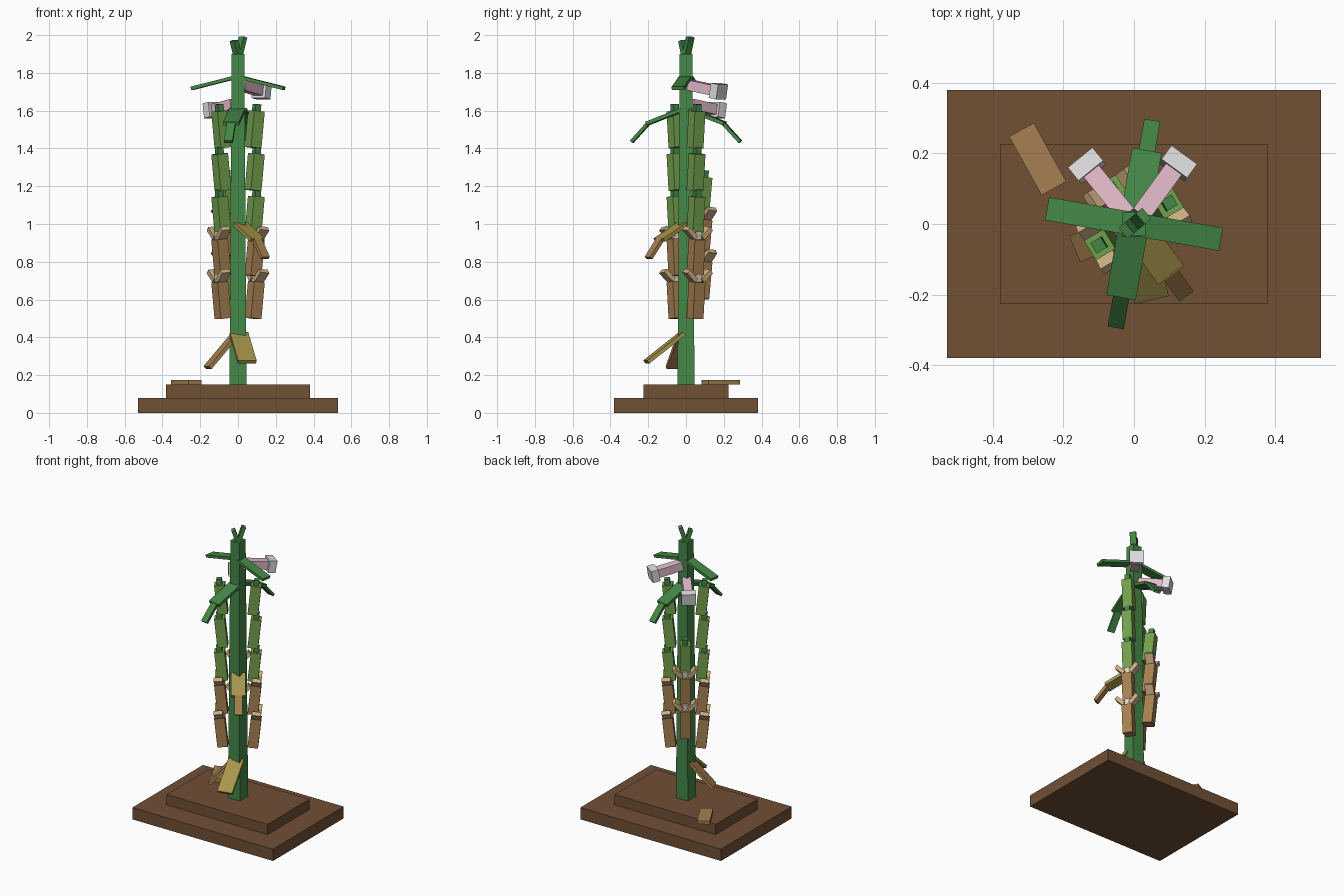
import bpy
import bmesh
from math import radians, cos, sin
from mathutils import Matrix, Vector

cube = bpy.data.objects.get("Cube")
if cube:
    bpy.data.objects.remove(cube, do_unlink=True)


def material(name, r, g, b):
    m = bpy.data.materials.new(name)
    m.use_nodes = True
    colour = [(c / 255) ** 2.2 for c in (r, g, b)] + [1]
    m.diffuse_color = colour
    m.node_tree.nodes["Principled BSDF"].inputs["Base Color"].default_value = colour
    return m


SOIL = material("soil brown", 112, 81, 56)
GREEN = material("stem green", 70, 134, 72)
POD = material("pod green", 114, 158, 78)
HUSK = material("husk brown", 164, 127, 82)
FLAP = material("flap tan", 204, 174, 128)
SEED = material("seed cream", 224, 214, 192)
PINK = material("petal pink", 226, 184, 200)
WHITE = material("petal white", 222, 221, 223)
YELLOW = material("withered yellow", 164, 148, 76)


def box(name, size, matrix, mat, taper=1.0):
    """Box centred on the matrix; taper scales its top end."""
    bm = bmesh.new()
    bmesh.ops.create_cube(bm, size=1)
    for v in bm.verts:
        k = taper if v.co.z > 0 else 1
        v.co = Vector((v.co.x * size[0] * k, v.co.y * size[1] * k, v.co.z * size[2]))
    bm.transform(matrix)
    mesh = bpy.data.meshes.new(name)
    bm.to_mesh(mesh)
    bm.free()
    mesh.materials.append(mat)
    obj = bpy.data.objects.new(name, mesh)
    bpy.context.collection.objects.link(obj)
    return obj


def move(x, y, z):
    return Matrix.Translation((x, y, z))


def turn(angle, axis):
    return Matrix.Rotation(radians(angle), 4, axis)


def spoke(name, angle, start, end, width, thick, mat):
    """Bar leaving the stem at an angle, from (radius, z) to (radius, z)."""
    a, b = Vector((start[0], 0, start[1])), Vector((end[0], 0, end[1]))
    d = b - a
    tilt = d.to_track_quat('X', 'Z').to_matrix().to_4x4()
    m = turn(angle, 'Z') @ Matrix.Translation((a + b) / 2) @ tilt
    return box(name, (d.length, width, thick), m, mat)


# Stepped ground and stem
box("ground_lower", (1.06, 0.76, 0.08), move(0, 0, 0.04), SOIL)
box("ground_upper", (0.76, 0.45, 0.07), move(0, 0, 0.115), SOIL)
box("stem", (0.09, 0.09, 1.75), move(0, 0, 1.025), GREEN, 0.75)

# Young shoots at the tip
for name, angle, height in (("tip_shoot_a", 40, 0.10), ("tip_shoot_b", 220, 0.08)):
    m = turn(angle, 'Z') @ move(0.003, 0, 1.89) @ turn(18, 'Y') @ move(0, 0, height / 2)
    box(name, (0.025, 0.04, height + 0.01), m, GREEN)

# Green leaves: a short upper pair and a bent lower pair
for side, angle in (("left", -10), ("right", 170)):
    spoke("upper_leaf_" + side, angle, (0.02, 1.775), (0.248, 1.718), 0.066, 0.018, GREEN)
for side, angle in (("front", -100), ("back", 80)):
    spoke("lower_leaf_" + side, angle, (0.02, 1.605), (0.208, 1.532), 0.085, 0.02, GREEN)
    spoke("lower_leaf_tip_" + side, angle, (0.2, 1.535), (0.292, 1.435), 0.046, 0.018, GREEN)

# Flowers: pink tubes ending in pale mouths
for side, angle, z in (("left", 54, 1.735), ("right", 129, 1.635)):
    spoke("flower_tube_" + side, angle, (0.03, z), (0.2, z - 0.03), 0.055, 0.055, PINK)
    spoke("flower_mouth_" + side, angle, (0.188, z - 0.028), (0.236, z - 0.036), 0.09, 0.08, WHITE)


def pod(name, angle, bottom, ripe):
    base = turn(angle, 'Z') @ move(0.093, 0, bottom) @ turn(6, 'Y')
    box(name, (0.065, 0.065, 0.195), base @ move(0, 0, 0.0975), HUSK if ripe else POD)
    if not ripe:
        box(name + "_tip", (0.034, 0.034, 0.04), base @ move(0, 0, 0.212), GREEN)
        return
    # Split husk with seed between two spread flaps
    box(name + "_seed", (0.036, 0.036, 0.045), base @ move(0, 0, 0.215), SEED)
    for s in (-1, 1):
        m = base @ move(0, s * 0.045, 0.228) @ turn(-s * 45, 'X')
        box(name + "_flap", (0.055, 0.026, 0.07), m, FLAP)


# Pods in three columns, ripe ones lowest
for column, angle in (("left", 31), ("right", 211)):
    for i in range(5):
        pod(f"pod_{column}_{i}", angle, 0.5 + 0.226 * i, i < 2)
for i in range(3):
    pod(f"pod_back_{i}", 123, 0.605 + 0.224 * i, i < 2)

# Withered leaves, hanging and fallen
spoke("withered_leaf", -54, (0.02, 1.0), (0.175, 0.915), 0.09, 0.02, YELLOW)
spoke("withered_leaf_tip", -54, (0.168, 0.92), (0.245, 0.82), 0.05, 0.02, HUSK)
spoke("low_yellow_leaf", -77, (0.02, 0.42), (0.215, 0.27), 0.1, 0.02, YELLOW)
spoke("low_brown_leaf", 203, (0.02, 0.41), (0.175, 0.24), 0.08, 0.02, HUSK)
box("fallen_leaf", (0.19, 0.08, 0.022), move(-0.273, 0.184, 0.162) @ turn(-61, 'Z'), HUSK)
